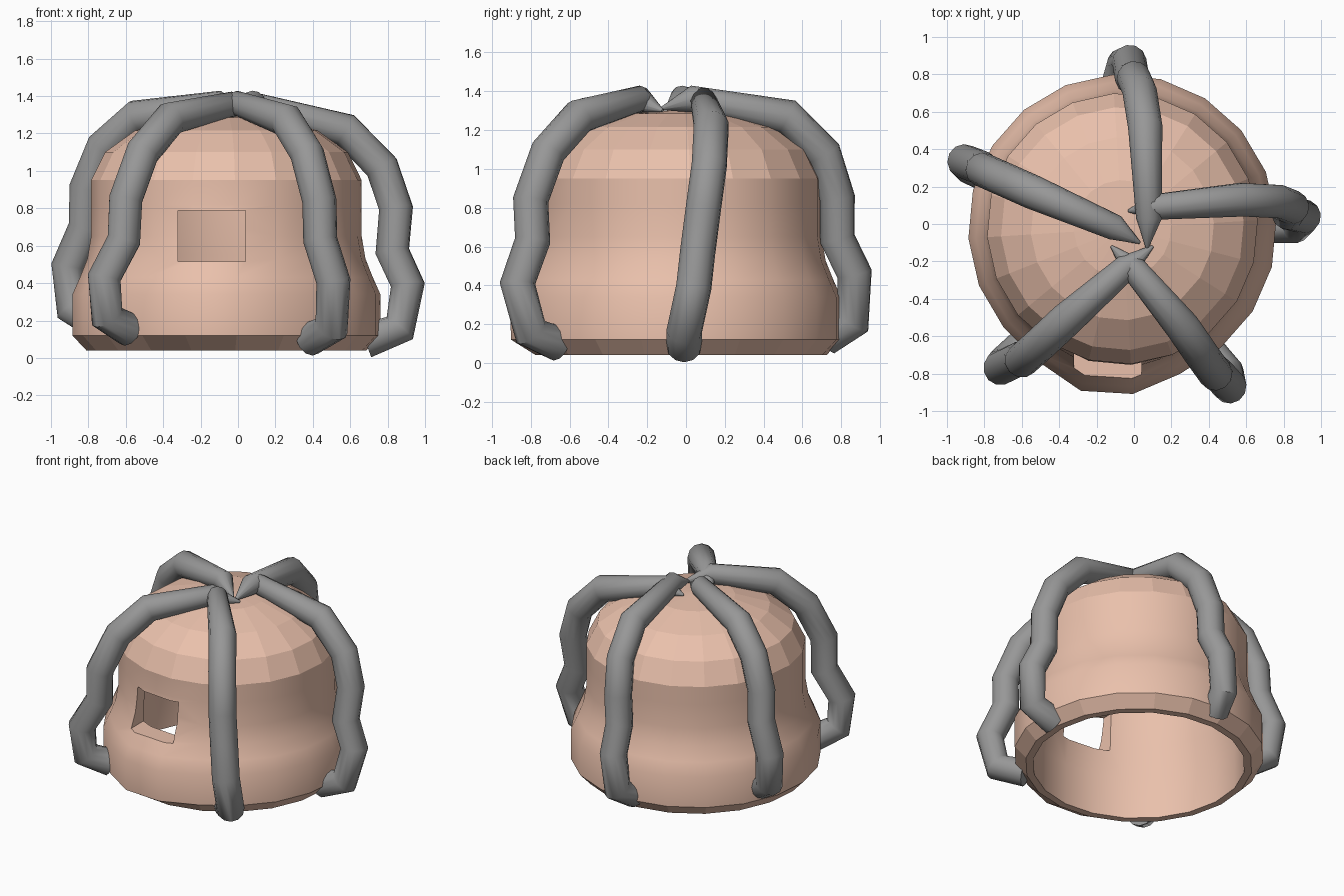
import bpy, bmesh, math

if "Cube" in bpy.data.objects:
    bpy.data.objects.remove(bpy.data.objects["Cube"])

SEG = 20
CX, CY = -0.062, -0.025

# ---------- dome shell: lathed outer and inner profile (radius, z) ----------
outer = [(0.75, 0.04), (0.825, 0.12), (0.825, 0.34), (0.785, 0.43), (0.745, 0.53), (0.725, 0.65),
         (0.725, 0.82), (0.725, 0.95), (0.65, 1.10), (0.49, 1.215), (0.26, 1.285)]
inner = [(0.70, 0.04), (0.70, 0.34), (0.66, 0.55), (0.65, 0.95), (0.56, 1.06), (0.40, 1.16), (0.18, 1.22)]
swell = {0.12: 0.07, 0.34: 0.08, 0.43: 0.08, 0.53: 0.065, 0.65: 0.03}   # front swelling by height


def ring(bm, r, z, bulge):
    verts = []
    for i in range(SEG):
        a = 2 * math.pi * (i + 0.2) / SEG
        d = math.degrees(a) - 263
        k = bulge * math.exp(-(d / 20) ** 2)
        verts.append(bm.verts.new((CX + (r + k) * math.cos(a), CY + (r + k) * math.sin(a), z)))
    return verts


def lathe(bm, profile, top, bulges, smooth_lo, smooth_hi):
    rings = [ring(bm, r, z, bulges.get(z, 0)) for r, z in profile]
    for n, (a, b) in enumerate(zip(rings, rings[1:])):
        mid = (profile[n][1] + profile[n + 1][1]) / 2
        for i in range(SEG):
            j = (i + 1) % SEG
            f = bm.faces.new((a[i], a[j], b[j], b[i]))
            f.smooth = smooth_lo < mid < smooth_hi
    apex = bm.verts.new((CX, CY, top))
    for i in range(SEG):
        bm.faces.new((rings[-1][i], rings[-1][(i + 1) % SEG], apex))
    return rings[0]


bm = bmesh.new()
o = lathe(bm, outer, 1.305, swell, 0.12, 0.96)
n = lathe(bm, inner, 1.23, {}, 0.0, 0.96)
for i in range(SEG):
    j = (i + 1) % SEG
    bm.faces.new((o[i], o[j], n[j], n[i]))
bmesh.ops.recalc_face_normals(bm, faces=bm.faces)
mesh = bpy.data.meshes.new("dome_shell")
bm.to_mesh(mesh)
bm.free()
dome = bpy.data.objects.new("dome_shell", mesh)
bpy.context.collection.objects.link(dome)
clay = bpy.data.materials.new("clay")
clay.diffuse_color = (0.82, 0.53, 0.41, 1)
clay.use_nodes = True
clay.node_tree.nodes["Principled BSDF"].inputs["Base Color"].default_value = clay.diffuse_color
mesh.materials.append(clay)

# ---------- window opening in the front wall ----------
bpy.ops.mesh.primitive_cube_add(size=1, location=(-0.14, -0.75, 0.652))
cutter = bpy.context.object
cutter.name = "window_cutter"
cutter.scale = (0.36, 0.7, 0.275)
cutter.hide_render = True
mod = dome.modifiers.new("window", 'BOOLEAN')
mod.object = cutter
mod.operation = 'DIFFERENCE'
mod.solver = 'EXACT'
bpy.context.view_layer.objects.active = dome
bpy.ops.object.modifier_apply(modifier=mod.name)
bpy.data.objects.remove(cutter)

# ---------- bent legs draped over the dome ----------
grey = bpy.data.materials.new("dark_grey")
grey.diffuse_color = (0.31, 0.31, 0.31, 1)
grey.use_nodes = True
grey.node_tree.nodes["Principled BSDF"].inputs["Base Color"].default_value = grey.diffuse_color


def leg(name, pts):
    cu = bpy.data.curves.new(name, 'CURVE')
    cu.dimensions = '3D'
    cu.bevel_depth = 0.092
    cu.bevel_resolution = 4
    cu.use_fill_caps = True
    cu.materials.append(grey)
    sp = cu.splines.new('POLY')
    sp.points.add(len(pts) - 1)
    sp.use_smooth = True
    for i, (p, q) in enumerate(zip(sp.points, pts)):
        p.co = (*q, 1)
        from_top = len(pts) - 1 - i
        p.radius = {0: 0.08, 1: 0.75}.get(from_top, 1.0)
    ob = bpy.data.objects.new(name, cu)
    bpy.context.collection.objects.link(ob)
    bpy.ops.object.select_all(action='DESELECT')
    ob.select_set(True)
    bpy.context.view_layer.objects.active = ob
    bpy.ops.object.convert(target='MESH')
    bpy.ops.object.shade_smooth_by_angle(angle=math.radians(50))


leg("right_leg", [(0.68, -0.01, 0.09), (0.865, -0.01, 0.16), (0.908, 0.04, 0.39), (0.825, 0.06, 0.57),
                  (0.845, 0.09, 0.80), (0.77, 0.12, 1.02), (0.575, 0.13, 1.22), (0.10, 0.09, 1.35),
                  (-0.03, 0.07, 1.31)])
leg("left_leg", [(-0.76, 0.25, 0.19), (-0.885, 0.31, 0.26), (-0.907, 0.335, 0.49), (-0.815, 0.30, 0.70),
                 (-0.81, 0.29, 0.91), (-0.72, 0.25, 1.13), (-0.54, 0.17, 1.29), (-0.10, -0.02, 1.36),
                 (0.03, -0.10, 1.31)])
leg("back_leg", [(-0.09, 0.72, 0.13), (-0.05, 0.86, 0.21), (-0.025, 0.868, 0.46), (-0.01, 0.78, 0.64),
                 (0.00, 0.78, 0.85), (0.03, 0.71, 1.08), (0.06, 0.52, 1.27), (0.08, 0.03, 1.36),
                 (0.07, -0.13, 1.31)])
leg("front_left_leg", [(-0.58, -0.64, 0.15), (-0.70, -0.75, 0.22), (-0.715, -0.77, 0.43),
                       (-0.61, -0.72, 0.63), (-0.60, -0.73, 0.85), (-0.51, -0.65, 1.10),
                       (-0.36, -0.51, 1.28), (-0.04, -0.23, 1.355), (0.10, -0.12, 1.30)])
leg("front_right_leg", [(0.38, -0.66, 0.10), (0.50, -0.80, 0.16), (0.51, -0.868, 0.41),
                        (0.44, -0.79, 0.63), (0.435, -0.80, 0.84), (0.37, -0.71, 1.09),
                        (0.26, -0.55, 1.27), (0.00, -0.24, 1.36), (-0.12, -0.12, 1.30)])
